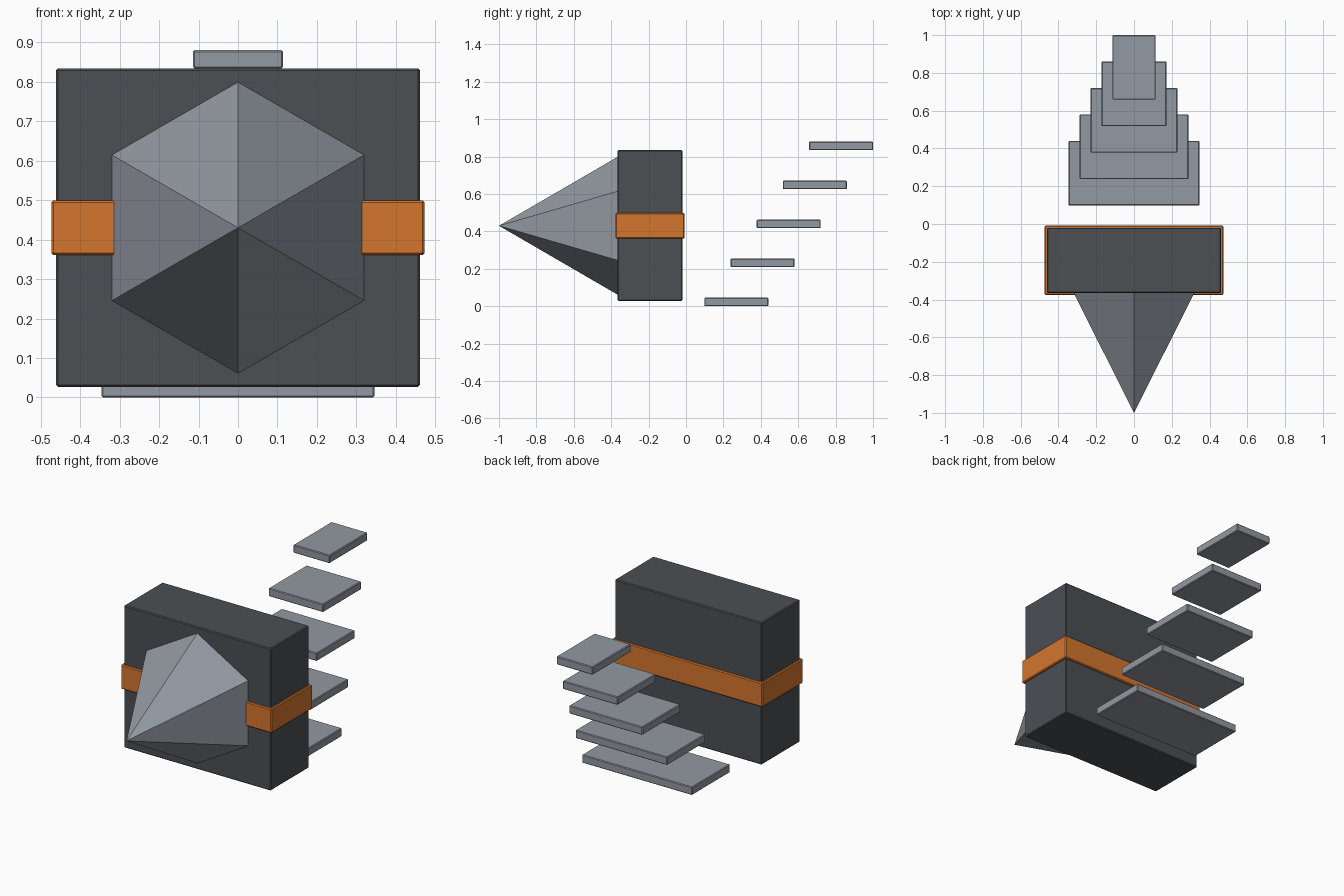
import bpy, bmesh, math
from mathutils import Matrix

if "Cube" in bpy.data.objects:
    bpy.data.objects.remove(bpy.data.objects["Cube"])


def material(name, rgb):
    m = bpy.data.materials.new(name)
    m.diffuse_color = (*rgb, 1)
    m.use_nodes = True
    m.node_tree.nodes["Principled BSDF"].inputs["Base Color"].default_value = m.diffuse_color
    return m


dark = material("dark grey", (0.07, 0.08, 0.088))
light = material("light grey", (0.29, 0.32, 0.36))
orange = material("orange", (0.66, 0.18, 0.027))


def finish(name, bm, mat):
    mesh = bpy.data.meshes.new(name)
    bm.to_mesh(mesh)
    bm.free()
    mesh.materials.append(mat)
    ob = bpy.data.objects.new(name, mesh)
    bpy.context.collection.objects.link(ob)
    return ob


def box(name, lo, hi, mat, bevel=0.005):
    bm = bmesh.new()
    bmesh.ops.create_cube(bm, size=1)
    for v in bm.verts:
        v.co = [lo[i] + (v.co[i] + 0.5) * (hi[i] - lo[i]) for i in range(3)]
    ob = finish(name, bm, mat)
    mod = ob.modifiers.new("edge chamfer", 'BEVEL')
    mod.width = bevel
    mod.segments = 1
    return ob


# main block and the band wrapped around it
box("body", (-0.461, -0.365, 0.027), (0.461, -0.02, 0.834), dark)
box("band", (-0.473, -0.376, 0.361), (0.473, -0.009, 0.499), orange)

# six-sided spike pointing forwards
bm = bmesh.new()
bmesh.ops.create_cone(bm, cap_ends=True, segments=6, radius1=0.37, radius2=0, depth=0.637,
                      matrix=Matrix.Translation((0, -0.6815, 0.43)) @ Matrix.Rotation(math.pi / 2, 4, 'X'))
bmesh.ops.remove_doubles(bm, verts=bm.verts, dist=1e-4)
finish("spike", bm, light)

# floating steps rising and narrowing towards the back
for i in range(5):
    y, z, hx = 0.098 + 0.14 * i, 0.2085 * i, 0.346 - 0.058 * i
    box(f"step_{i + 1}", (-hx, y, z), (hx, y + 0.342, z + 0.046), light, 0.004)
